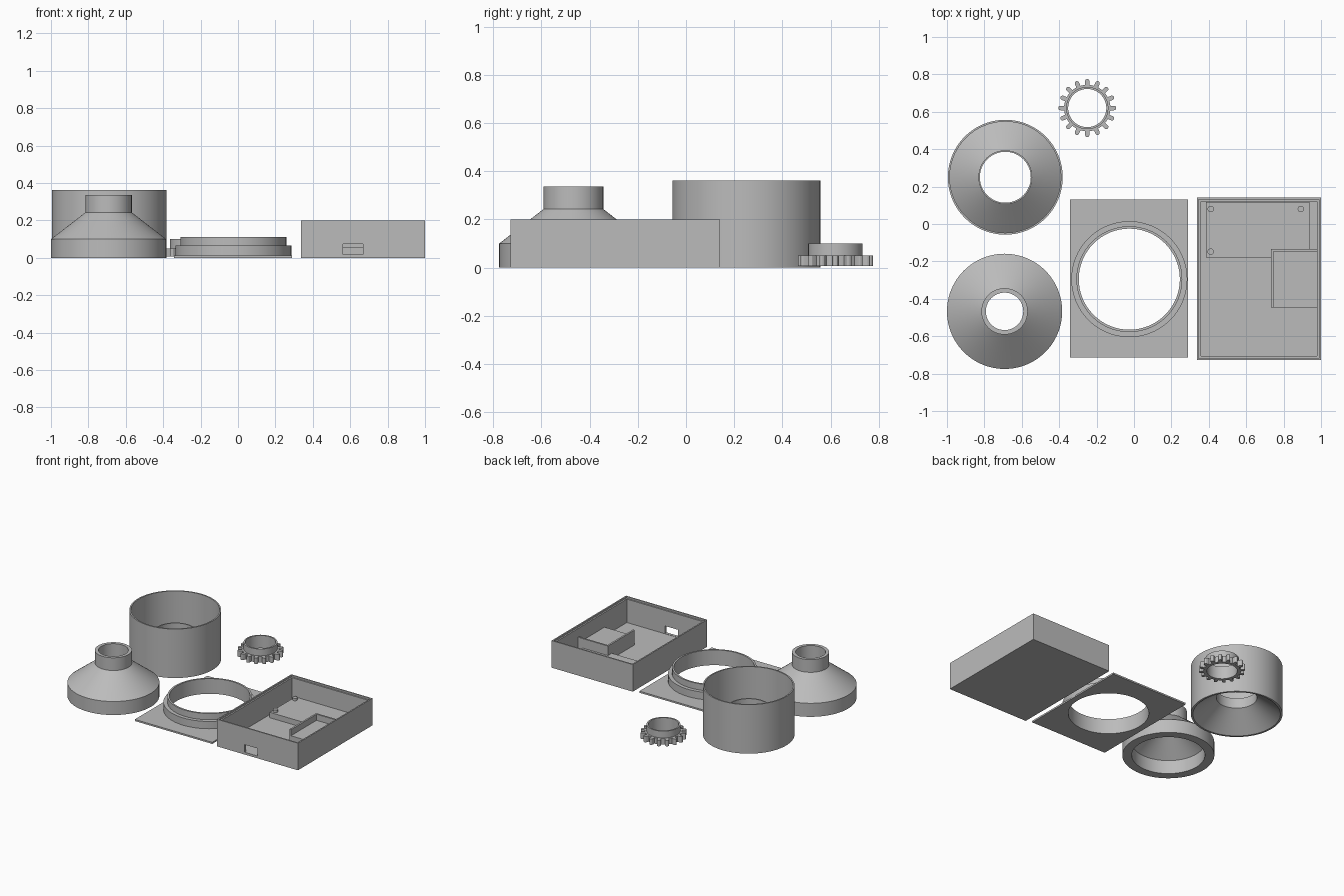
import bpy, bmesh, math
from mathutils import Matrix, Vector

if "Cube" in bpy.data.objects:
    bpy.data.objects.remove(bpy.data.objects["Cube"])

GREY = (0.5, 0.5, 0.5, 1)
mat = bpy.data.materials.new("plain grey")
mat.use_nodes = True
mat.diffuse_color = GREY
mat.node_tree.nodes["Principled BSDF"].inputs["Base Color"].default_value = GREY


def finish(name, bm, smooth=False):
    """Turn a bmesh into a grey object."""
    bmesh.ops.recalc_face_normals(bm, faces=bm.faces)
    mesh = bpy.data.meshes.new(name)
    bm.to_mesh(mesh)
    bm.free()
    mesh.materials.append(mat)
    ob = bpy.data.objects.new(name, mesh)
    bpy.context.collection.objects.link(ob)
    bpy.ops.object.select_all(action="DESELECT")
    ob.select_set(True)
    bpy.context.view_layer.objects.active = ob
    if smooth:
        bpy.ops.object.shade_smooth_by_angle(angle=math.radians(25))
    return ob


def bridge(bm, loops):
    """Join equal closed loops of vertices in a cycle."""
    n = len(loops[0])
    for a, b in zip(loops, loops[1:] + loops[:1]):
        for i in range(n):
            j = (i + 1) % n
            bm.faces.new((a[i], a[j], b[j], b[i]))


def add_lathe(bm, centre, profile, n=96):
    """Revolve a closed (radius, height) profile about a vertical axis."""
    cx, cy = centre
    loops = []
    for r, z in profile:
        angles = [2 * math.pi * i / n for i in range(n)]
        loops.append([bm.verts.new((cx + r * math.cos(a), cy + r * math.sin(a), z)) for a in angles])
    bridge(bm, loops)


def lathe(name, centre, profile):
    bm = bmesh.new()
    add_lathe(bm, centre, profile)
    return finish(name, bm, True)


def block(name, x0, x1, y0, y1, z0, z1):
    bm = bmesh.new()
    size = Matrix.Diagonal((x1 - x0, y1 - y0, z1 - z0, 1))
    mid = Matrix.Translation(((x0 + x1) / 2, (y0 + y1) / 2, (z0 + z1) / 2))
    bmesh.ops.create_cube(bm, size=1, matrix=mid @ size)
    return finish(name, bm)


def cylinder(name, x, y, r, z0, z1, n=96):
    bm = bmesh.new()
    bmesh.ops.create_cone(bm, cap_ends=True, segments=n, radius1=r, radius2=r, depth=z1 - z0,
                          matrix=Matrix.Translation((x, y, (z0 + z1) / 2)))
    return finish(name, bm, True)


def cut(ob, cutter):
    """Subtract the cutter, then remove it."""
    cutter.hide_render = True
    mod = ob.modifiers.new("cut", "BOOLEAN")
    mod.operation, mod.solver, mod.object = "DIFFERENCE", "EXACT", cutter
    bpy.ops.object.select_all(action="DESELECT")
    ob.select_set(True)
    bpy.context.view_layer.objects.active = ob
    bpy.ops.object.modifier_apply(modifier=mod.name)
    bpy.data.objects.remove(cutter)


# Tall cup with a hollow cone and short neck for a floor
lathe("cup", (-0.688, 0.25), [
    (0.307, 0), (0.307, 0.362), (0.297, 0.362), (0.297, 0.02),
    (0.144, 0.14), (0.144, 0.2), (0.136, 0.2), (0.136, 0.125), (0.293, 0)])

# Funnel with a thick skirt and an open neck
lathe("funnel", (-0.692, -0.467), [
    (0.308, 0), (0.308, 0.1), (0.124, 0.243), (0.124, 0.337),
    (0.1, 0.337), (0.1, 0.215), (0.245, 0.1), (0.245, 0)])

# Cover plate with a round opening and a stepped collar
RING = (-0.025, -0.295)
plate = block("cover_plate", -0.343, 0.29, -0.715, 0.13, 0, 0.012)
cut(plate, cylinder("plate_cutter", *RING, 0.27, -0.1, 0.1))
lathe("cover_collar", RING, [
    (0.31, 0.012), (0.31, 0.066), (0.283, 0.066), (0.283, 0.112), (0.27, 0.112), (0.27, 0.012)])

# Toothed ring with a collar
GEAR = (-0.25, 0.62)
lathe("gear_ring", GEAR, [
    (0.124, 0.006), (0.124, 0.05), (0.113, 0.05), (0.113, 0.1), (0.102, 0.1), (0.102, 0.006)])
bm = bmesh.new()
TEETH, HALF, TIP = 16, 0.012, 0.143
outline = [(0.118, HALF), (0.118, -HALF)]
for k in range(7):
    a = math.pi * (k / 6 - 0.5)
    outline.append((TIP + HALF * math.cos(a), HALF * math.sin(a)))
for t in range(TEETH):
    turn = Matrix.Translation((*GEAR, 0)) @ Matrix.Rotation(2 * math.pi * t / TEETH, 4, "Z")
    low, high = ([bm.verts.new(turn @ Vector((x, y, z))) for x, y in outline] for z in (0.006, 0.05))
    bm.faces.new(low)
    bm.faces.new(high)
    for i in range(len(outline)):
        j = (i + 1) % len(outline)
        bm.faces.new((low[i], low[j], high[j], high[i]))
finish("gear_teeth", bm, True)

# Open case: outer wall, lid recess, inner wall and floor
X0, X1, Y0, Y1, TOP, FLOOR = 0.336, 1.0, -0.728, 0.142, 0.2, 0.015
bm = bmesh.new()
loops = []
for inset, z in ((0, 0), (0, TOP), (0.01, TOP), (0.01, TOP - 0.012), (0.021, TOP - 0.012), (0.021, FLOOR)):
    corners = ((X0 + inset, Y0 + inset), (X1 - inset, Y0 + inset),
               (X1 - inset, Y1 - inset), (X0 + inset, Y1 - inset))
    loops.append([bm.verts.new((x, y, z)) for x, y in corners])
for a, b in zip(loops, loops[1:]):
    for i in range(4):
        j = (i + 1) % 4
        bm.faces.new((a[i], a[j], b[j], b[i]))
bm.faces.new(loops[0])
bm.faces.new(loops[-1])
case = finish("case", bm)
cut(case, block("slot_cutter", 0.562, 0.668, Y0 - 0.1, Y0 + 0.1, FLOOR + 0.002, 0.073))

# Raised board platform with locating pegs
DECK = 0.055
block("board_platform", 0.385, 0.938, -0.18, 0.118, FLOOR, DECK)
for i, (x, y) in enumerate(((0.41, 0.08), (0.892, 0.08), (0.41, -0.148))):
    cylinder(f"board_peg_{i + 1}", x, y, 0.017, DECK, DECK + 0.018, 24)

# Side tray with two low walls
block("tray_base", 0.733, 0.979, -0.447, -0.135, FLOOR, 0.08)
block("tray_side_wall", 0.733, 0.746, -0.447, -0.135, 0.08, 0.125)
block("tray_back_wall", 0.746, 0.979, -0.148, -0.135, 0.08, 0.125)
